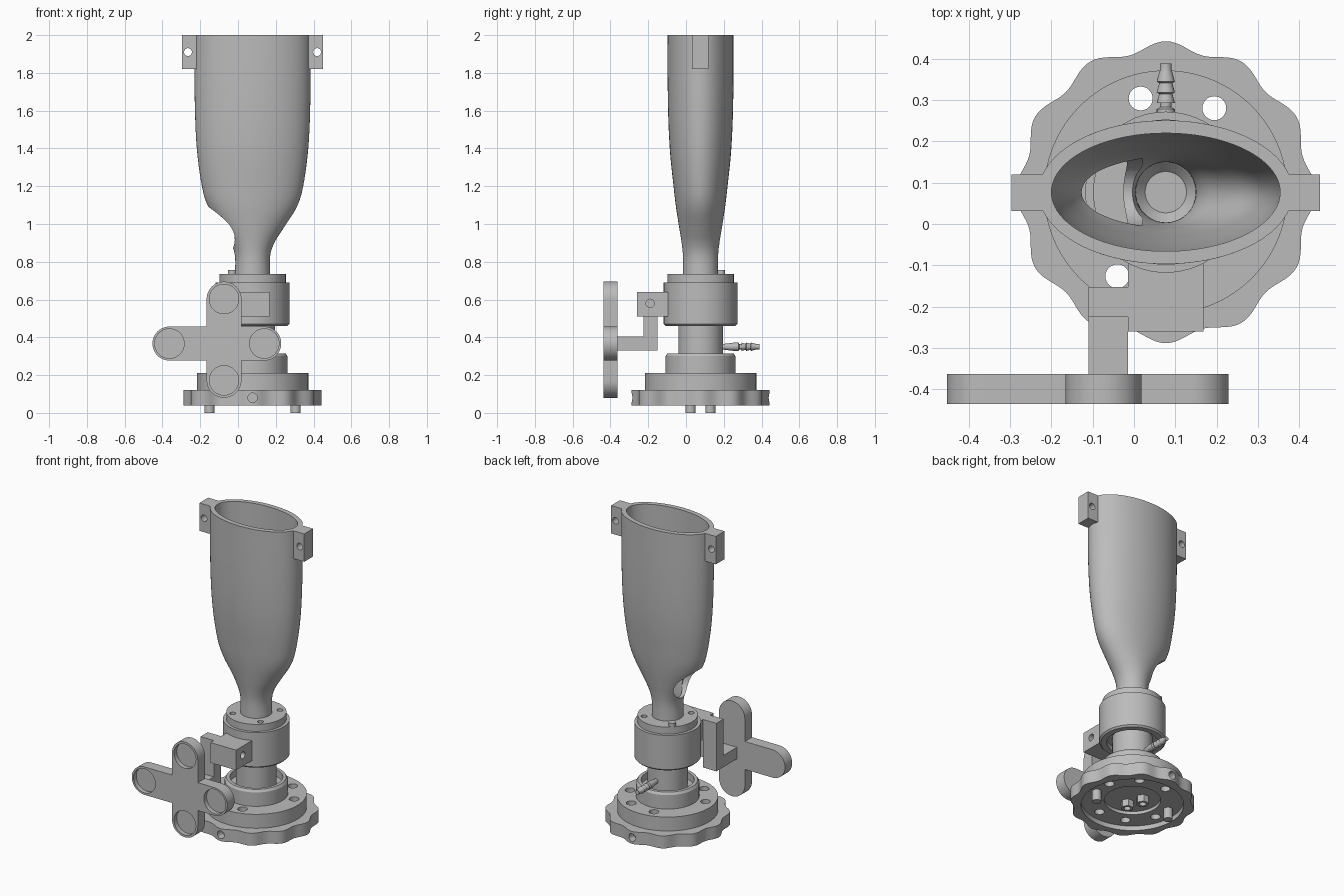
import bpy, bmesh, math
from mathutils import Matrix, Vector

cube = bpy.data.objects.get("Cube")
if cube:
    bpy.data.objects.remove(cube, do_unlink=True)

grey = bpy.data.materials.new("plain grey")
grey.use_nodes = True
GREY = (0.5, 0.5, 0.5, 1)
grey.diffuse_color = GREY
grey.node_tree.nodes["Principled BSDF"].inputs["Base Color"].default_value = GREY

C = 0.077                                   # x and y of the main axis
AXIS = Matrix.Translation((C, C, 0))
TAU = 2 * math.pi


def finish(name, bm, matrix=None):
    if matrix is not None:
        bm.transform(matrix)
    bmesh.ops.recalc_face_normals(bm, faces=bm.faces)
    mesh = bpy.data.meshes.new(name)
    bm.to_mesh(mesh)
    bm.free()
    mesh.materials.append(grey)
    ob = bpy.data.objects.new(name, mesh)
    bpy.context.collection.objects.link(ob)
    return ob


def loft(name, rings, matrix=None):
    """Skin equal rings of points and cap both ends."""
    bm = bmesh.new()
    loops = [[bm.verts.new(p) for p in ring] for ring in rings]
    n = len(loops[0])
    for a, b in zip(loops, loops[1:]):
        for i in range(n):
            j = (i + 1) % n
            bm.faces.new((a[i], a[j], b[j], b[i]))
    bm.faces.new(loops[0])
    bm.faces.new(loops[-1])
    return finish(name, bm, matrix)


def ring(rx, z, ry=None, wave=0, n=64):
    ry = ry or rx
    pts = []
    for i in range(n):
        a = TAU * i / n
        k = wave * math.cos(12 * a)
        pts.append(Vector(((rx + k) * math.cos(a), (ry + k) * math.sin(a), z)))
    return pts


def lathe(name, profile, matrix=AXIS, n=64):
    return loft(name, [ring(r, z, n=n) for r, z in profile], matrix)


def rod(name, start, end, r, n=24, ry=None):
    start, end = Vector(start), Vector(end)
    d = end - start
    m = Matrix.Translation(start) @ d.to_track_quat('Z', 'Y').to_matrix().to_4x4()
    return loft(name, [ring(r, 0, ry, n=n), ring(r, d.length, ry, n=n)], m)


def box(name, lo, hi):
    lo, hi = Vector(lo), Vector(hi)
    bm = bmesh.new()
    bmesh.ops.create_cube(bm, size=1)
    return finish(name, bm, Matrix.Translation((lo + hi) / 2) @ Matrix.Diagonal((*(hi - lo), 1)))


def boolean(target, tool, op='DIFFERENCE'):
    """Apply a boolean and drop the tool."""
    mod = target.modifiers.new("boolean", 'BOOLEAN')
    mod.operation, mod.solver, mod.object = op, 'EXACT', tool
    bpy.context.view_layer.objects.active = target
    bpy.ops.object.modifier_apply(modifier=mod.name)
    bpy.data.objects.remove(tool, do_unlink=True)


def polar(r, degrees, z):
    a = math.radians(degrees)
    return (C + r * math.cos(a), C + r * math.sin(a), z)


# Scalloped base flange, hollow underneath
N = 192
base_flange = loft("base_flange", [
    ring(0.165, 0.09, n=N), ring(0.165, 0.07, n=N), ring(0.3, 0.07, n=N), ring(0.3, 0.04, n=N),
    ring(0.354, 0.04, wave=0.0115, n=N), ring(0.354, 0.12, wave=0.0115, n=N)], AXIS)
base_disc = lathe("base_disc", [(0.295, 0.12), (0.295, 0.21)], n=96)

# Bolt holes through both plates, and side holes in the flange
for angle in (15, 60, 105, 195, 240, 285):
    for plate in (base_flange, base_disc):
        boolean(plate, rod("cutter", polar(0.235, angle, 0), polar(0.235, angle, 0.3), 0.029))
for angle in (90, 270):
    boolean(base_flange, rod("cutter", polar(0.315, angle, 0.08), polar(0.45, angle, 0.08), 0.025))

# Bolts and fittings underneath
for i, angle in enumerate((167, 347)):
    rod(f"foot_bolt_{i + 1}", polar(0.234, angle, 0.0), polar(0.234, angle, 0.1), 0.027)
for i, angle in enumerate((140, 260)):
    p = polar(0.06, angle, 0.045)
    nut = rod(f"bottom_nut_{i + 1}", p, polar(0.06, angle, 0.095), 0.038, 6)
    boolean(nut, rod("cutter", (p[0], p[1], 0.03), (p[0], p[1], 0.08), 0.02))

# Collar cup and inner tube
lathe("collar", [(0.185, 0.21), (0.185, 0.3), (0.175, 0.315), (0.155, 0.315), (0.155, 0.27)])
lathe("inner_tube", [(0.118, 0.25), (0.118, 0.5)])

# Swivel body with stepped cap
swivel = lathe("swivel_body", [
    (0.15, 0.49), (0.15, 0.46), (0.185, 0.46), (0.195, 0.47), (0.195, 0.69),
    (0.176, 0.69), (0.176, 0.735)])
for angle in (45, 225, 315):
    boolean(swivel, rod("cutter", polar(0.14, angle, 0.705), polar(0.14, angle, 0.8), 0.018))
rod("cap_bolt", polar(0.153, 135, 0.72), polar(0.153, 135, 0.757), 0.022)

# Barbed hose nozzle on the back of the tube
nozzle = [(0.012, 0.0), (0.022, 0.08), (0.022, 0.105), (0.014, 0.11), (0.014, 0.12)]
for k in range(3):
    y = 0.12 + 0.026 * k
    nozzle += [(0.022, y), (0.016, y + 0.022)]
nozzle += [(0.014, 0.2), (0.014, 0.216)]
lathe("hose_nozzle", nozzle,
      Matrix.Translation((C, 0.173, 0.35)) @ Matrix.Rotation(-math.pi / 2, 4, 'X'), n=20)

# Funnel: round neck blending into an oval cup (height, half width, half depth)
keys = [Vector(k) for k in (
    (0.735, 0.093, 0.093), (0.83, 0.093, 0.093), (0.9, 0.115, 0.1), (0.98, 0.165, 0.113),
    (1.09, 0.234, 0.13), (1.2, 0.268, 0.143), (1.4, 0.295, 0.163), (1.65, 0.306, 0.173),
    (2.0, 0.308, 0.174))]
curve = []
for i in range(len(keys) - 1):
    p0, p1, p2 = keys[max(i - 1, 0)], keys[i], keys[i + 1]
    p3 = keys[min(i + 2, len(keys) - 1)]
    for s in range(5):
        t = s / 5
        curve.append(0.5 * (2 * p1 + (p2 - p0) * t + (2 * p0 - 5 * p1 + 4 * p2 - p3) * t * t
                            + (3 * p1 - p0 - 3 * p2 + p3) * t ** 3))
curve.append(keys[-1])
outer = [ring(a, z, b, n=96) for z, a, b in curve]
inner = []
for z, a, b in reversed(curve):
    if z > 0.8:
        t = 0.015 + 0.016 * min(1, (z - 0.735) / 0.3)
        inner.append(ring(a - t, z, b - t, n=96))
inner.append(ring(0.05, 0.785, n=96))
funnel = loft("funnel", outer + inner, AXIS)

# Oval outlet in the right side of the funnel
outlet = loft("cutter", [ring(0.083, x, 0.11, n=48) for x in (-0.4, 0.02)],
              Matrix(((0, 0, 1, 0), (1, 0, 0, C), (0, 1, 0, 0.982), (0, 0, 0, 1))))
boolean(funnel, outlet)

# Hanging lugs at the rim
for side, label in ((1, "left"), (-1, "right")):
    xs = sorted((C + side * 0.293, C + side * 0.374))
    lug = box(f"{label}_lug", (xs[0], 0.031, 1.82), (xs[1], 0.12, 2.0))
    hx = C + side * 0.342
    boolean(lug, rod("cutter", (hx, -0.1, 1.91), (hx, 0.3, 1.91), 0.021))

# Side block and cranked arm
block = box("side_block", (-0.015, -0.26, 0.51), (0.168, -0.08, 0.64))
boolean(block, rod("cutter", (0.1, -0.19, 0.58), (0.3, -0.19, 0.58), 0.022))
arm = box("handle_arm", (-0.11, -0.225, 0.33), (-0.015, -0.152, 0.64))
boolean(arm, box("arm_foot", (-0.11, -0.37, 0.33), (-0.015, -0.152, 0.405)), 'UNION')


# Cross handle from two rounded bars, with four round pockets
def bar(name, ax, az, bx, bz, r):
    a, b = Vector((ax, 0, az)), Vector((bx, 0, bz))
    d = (b - a).normalized()
    side = Vector((-d.z, 0, d.x))
    pts = []
    for centre, turn in ((b, 0), (a, math.pi)):
        for i in range(25):
            t = turn - math.pi / 2 + math.pi * i / 24
            pts.append(centre + r * (d * math.cos(t) + side * math.sin(t)))
    return loft(name, [[p + Vector((0, y, 0)) for p in pts] for y in (-0.436, -0.363)])


HX, HZ = -0.074, 0.367
handle = bar("cross_handle", HX, 0.172, HX, 0.603, 0.092)
boolean(handle, bar("cross_bar", -0.363, HZ, 0.139, HZ, 0.09), 'UNION')
for x, z in ((HX, 0.172), (HX, 0.603), (-0.363, HZ), (0.139, HZ)):
    boolean(handle, rod("cutter", (x, -0.5, z), (x, -0.408, z), 0.078, 40))

# Smooth shading with sharp edges kept
for ob in bpy.context.collection.objects:
    if ob.type == 'MESH' and grey.name in ob.data.materials:
        bpy.ops.object.select_all(action='DESELECT')
        ob.select_set(True)
        bpy.context.view_layer.objects.active = ob
        bpy.ops.object.shade_smooth_by_angle(angle=math.radians(30))
